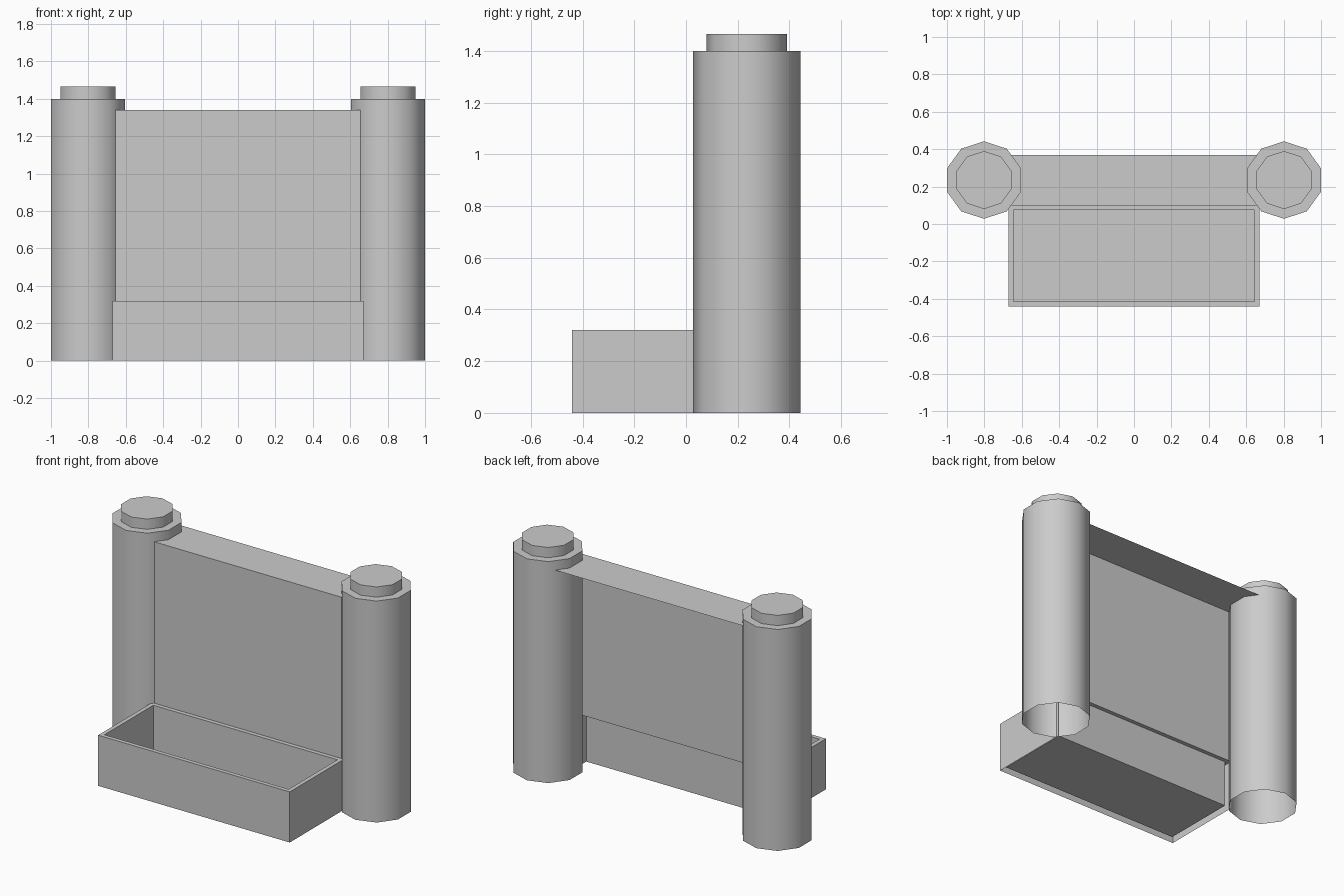
import bpy, bmesh, math
from mathutils import Vector

if "Cube" in bpy.data.objects:
    bpy.data.objects.remove(bpy.data.objects["Cube"])


def finish(bm, name):
    mesh = bpy.data.meshes.new(name)
    bm.to_mesh(mesh)
    bm.free()
    obj = bpy.data.objects.new(name, mesh)
    bpy.context.collection.objects.link(obj)
    return obj


def column(name, x, y, sides=10):
    # Stepped ten-sided pillar, open underneath
    bm = bmesh.new()
    profile = [(0.207, 0), (0.207, 1.4), (0.155, 1.4), (0.155, 1.465)]
    rings = []
    for r, z in profile:
        ring = []
        for i in range(sides):
            a = math.pi / 2 + math.tau * i / sides
            ring.append(bm.verts.new((x + r * math.cos(a), y + r * math.sin(a), z)))
        rings.append(ring)
    for lo, hi in zip(rings, rings[1:]):
        for i in range(sides):
            j = (i + 1) % sides
            bm.faces.new((lo[i], lo[j], hi[j], hi[i]))
    bm.faces.new(rings[-1])
    obj = finish(bm, name)
    bpy.ops.object.select_all(action='DESELECT')
    obj.select_set(True)
    bpy.context.view_layer.objects.active = obj
    bpy.ops.object.shade_smooth_by_angle(angle=math.radians(40))


# Pillars
column("left_column", -0.802, 0.235)
column("right_column", 0.802, 0.235)

# Back panel: front sheet and top ledge, open behind
bm = bmesh.new()
rows = [[bm.verts.new((sx * 0.655, y, z)) for sx in (-1, 1)]
        for y, z in ((0.10, 0.32), (0.10, 1.34), (0.37, 1.34))]
for a, b in zip(rows, rows[1:]):
    bm.faces.new((a[0], a[1], b[1], b[0]))
finish(bm, "back_panel")

# Trough: outer shell without bottom or back, with a recessed basin
bm = bmesh.new()
bmesh.ops.create_cube(bm, size=1)
bmesh.ops.scale(bm, vec=(1.34, 0.54, 0.32), verts=bm.verts)
bmesh.ops.translate(bm, vec=(0, -0.17, 0.16), verts=bm.verts)
bm.normal_update()
hidden = [f for f in bm.faces if f.normal.z < -0.9 or f.normal.y > 0.9]
bmesh.ops.delete(bm, geom=hidden, context='FACES')
top = next(f for f in bm.faces if f.normal.z > 0.9)
bmesh.ops.inset_individual(bm, faces=[top], thickness=0.037)
basin = bmesh.ops.extrude_discrete_faces(bm, faces=[top])["faces"][0]
# Walls down to the basin floor
upper = [v.co.copy() for v in basin.verts]
for v in basin.verts:
    v.co.z = 0.02
low = list(basin.verts)
if not any(len(e.link_faces) > 1 for e in basin.edges):
    rim = [bm.verts.new(c) for c in upper]
    for i in range(4):
        j = (i + 1) % 4
        bm.faces.new((low[j], low[i], rim[i], rim[j]))
bmesh.ops.remove_doubles(bm, verts=bm.verts, dist=1e-5)
finish(bm, "trough")
